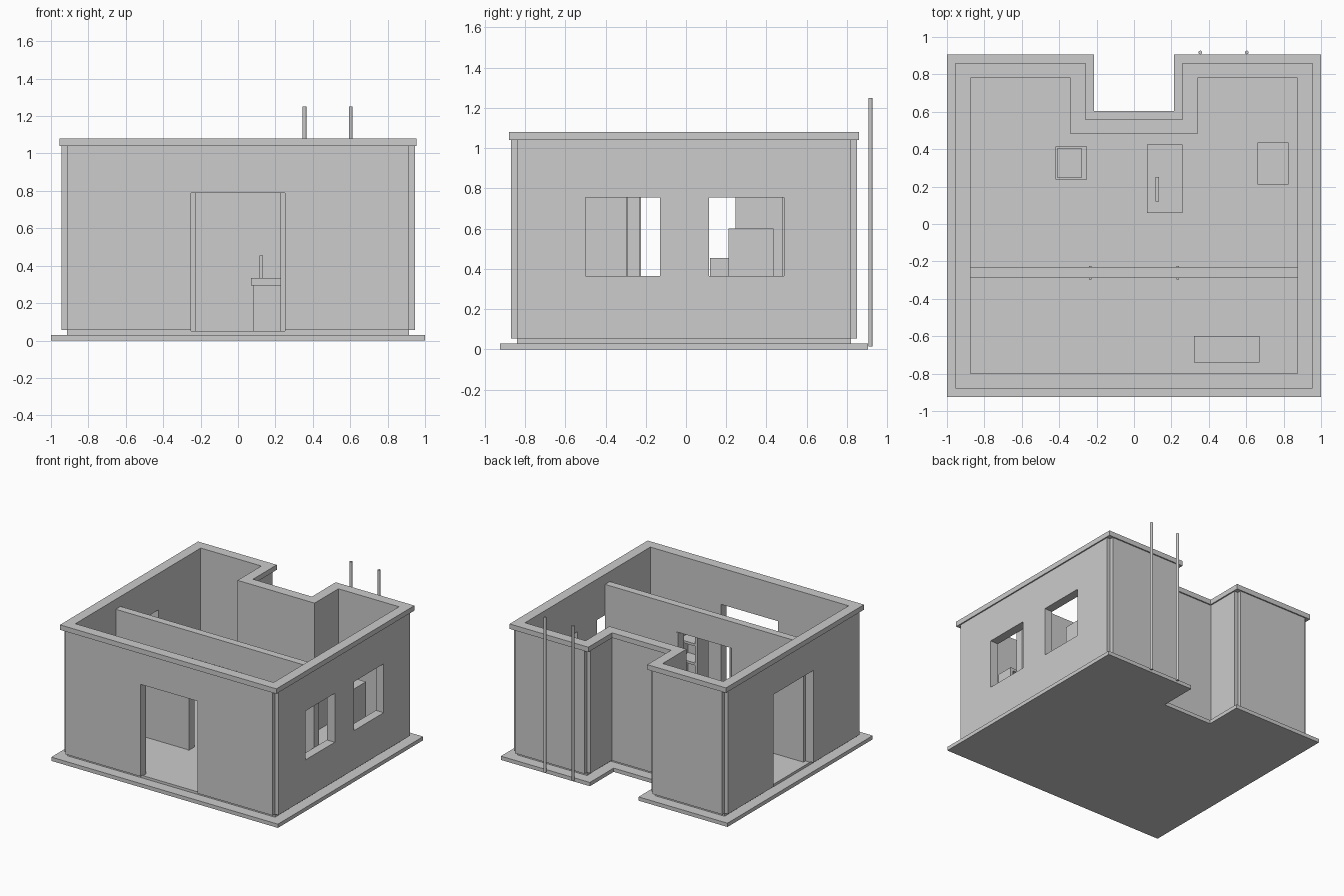
import bpy, bmesh
from mathutils import Vector

old = bpy.data.objects.get("Cube")
if old:
    bpy.data.objects.remove(old, do_unlink=True)

grey = bpy.data.materials.new("light grey")
grey.use_nodes = True
COLOR = (0.604, 0.604, 0.604, 1)
grey.diffuse_color = COLOR
grey.node_tree.nodes["Principled BSDF"].inputs["Base Color"].default_value = COLOR


def finish(name, bm):
    bmesh.ops.recalc_face_normals(bm, faces=bm.faces)
    mesh = bpy.data.meshes.new(name)
    bm.to_mesh(mesh)
    bm.free()
    mesh.materials.append(grey)
    obj = bpy.data.objects.new(name, mesh)
    bpy.context.collection.objects.link(obj)
    return obj


def boxes(name, *spans):
    """One object made of boxes, each given as (x0, x1, y0, y1, z0, z1)."""
    bm = bmesh.new()
    for x0, x1, y0, y1, z0, z1 in spans:
        verts = bmesh.ops.create_cube(bm, size=1)["verts"]
        bmesh.ops.scale(bm, vec=(x1 - x0, y1 - y0, z1 - z0), verts=verts)
        bmesh.ops.translate(bm, vec=((x0 + x1) / 2, (y0 + y1) / 2, (z0 + z1) / 2), verts=verts)
    return finish(name, bm)


def outline(inset):
    """Footprint with a notch at the back, moved inwards from the slab edge."""
    x, front, back = 1 - inset, -0.925 + inset, 0.905 - inset
    nx, ny = 0.215 + inset, 0.605 - inset
    right = [(x, front), (x, back), (nx, back), (nx, ny)]
    return right + [(-px, py) for px, py in reversed(right)]


def slab(name, inset, z0, z1):
    bm = bmesh.new()
    face = bm.faces.new([bm.verts.new((x, y, z0)) for x, y in outline(inset)])
    new = bmesh.ops.extrude_face_region(bm, geom=[face])["geom"]
    bmesh.ops.translate(bm, vec=(0, 0, z1 - z0),
                        verts=[v for v in new if isinstance(v, bmesh.types.BMVert)])
    return finish(name, bm)


def ring(name, outer, inner, z0, z1):
    bm = bmesh.new()
    loops = [[bm.verts.new((x, y, z)) for x, y in outline(inset)]
             for inset, z in ((outer, z0), (outer, z1), (inner, z1), (inner, z0))]
    for a, b in zip(loops, loops[1:] + loops[:1]):
        for i in range(len(a)):
            j = (i + 1) % len(a)
            bm.faces.new((a[i], a[j], b[j], b[i]))
    return finish(name, bm)


def cut(obj, cutter):
    mod = obj.modifiers.new("openings", 'BOOLEAN')
    mod.operation = 'DIFFERENCE'
    mod.solver = 'EXACT'
    mod.object = cutter
    bpy.context.view_layer.objects.active = obj
    bpy.ops.object.modifier_apply(modifier=mod.name)


# Base, floor and the coping on top of the walls
FLOOR, DOOR_TOP, WALL_TOP = 0.05, 0.79, 1.04
CORE, INNER = 0.085, 0.125
slab("base_slab", 0, 0, 0.03)
slab("floor", INNER, 0.03, FLOOR)
ring("wall_coping", 0.045, INNER, WALL_TOP, 1.08)

# Openings: front door, left-hand door, two windows
openings = boxes("openings_cutter",
                 (-0.25, 0.25, -0.95, -0.75, FLOOR, DOOR_TOP),
                 (-1.1, -0.8, -0.255, 0.245, FLOOR, DOOR_TOP),
                 (0.8, 1.1, -0.5, -0.13, 0.365, 0.755),
                 (0.8, 1.1, 0.115, 0.487, 0.365, 0.755))
openings.hide_render = True

# Wall core and outer cladding panels, which leave the corners recessed
cut(ring("wall_core", CORE, INNER, 0.03, WALL_TOP), openings)
corners = [Vector(p) for p in outline(CORE)]
for i, a in enumerate(corners):
    b = corners[(i + 1) % len(corners)]
    along = (b - a).normalized()
    out = Vector((along.y, -along.x)) * 0.03
    c = b + out
    panel = boxes(f"wall_panel_{i + 1}", (min(a.x, c.x), max(a.x, c.x),
                                          min(a.y, c.y), max(a.y, c.y), 0.055, WALL_TOP))
    cut(panel, openings)
bpy.data.objects.remove(openings, do_unlink=True)

# Inner partition with a doorway and its two jambs
boxes("partition",
      (-0.875, -0.24, -0.29, -0.23, FLOOR, 1.0),
      (0.24, 0.875, -0.29, -0.23, FLOOR, 1.0),
      (-0.24, 0.24, -0.29, -0.23, DOOR_TOP, 1.0))
for side, x in (("right", -0.24), ("left", 0.227)):
    boxes(f"{side}_door_jamb", (x, x + 0.013, -0.296, -0.224, FLOOR, DOOR_TOP))

# Desk with a thin screen
boxes("desk_body", (0.082, 0.25, 0.07, 0.415, FLOOR, 0.295))
boxes("desk_top", (0.07, 0.26, 0.06, 0.425, 0.295, 0.335))
boxes("screen", (0.115, 0.133, 0.12, 0.252, 0.335, 0.455))

# Cabinet and seat
boxes("cabinet", (0.66, 0.825, 0.21, 0.435, FLOOR, 0.6))
boxes("seat_base", (-0.42, -0.25, 0.237, 0.415, FLOOR, 0.21))
boxes("seat_pad", (-0.41, -0.28, 0.245, 0.407, 0.21, 0.25))

# Shelf unit, open towards the back
X0, X1, Y0, Y1, TOP, T = 0.32, 0.67, -0.74, -0.6, 0.68, 0.02
parts = [(X0, X1, Y0, Y0 + T, FLOOR, TOP)]
for k in range(3):
    x = X0 + k * (X1 - X0 - T) / 2
    parts.append((x, x + T, Y0 + T, Y1, FLOOR, TOP))
for k in range(5):
    z = FLOOR + k * (TOP - FLOOR - T) / 4
    parts.append((X0 + T, X1 - T, Y0 + T, Y1 - 0.001, z, z + T - 0.001))
boxes("shelf_unit", *parts)

# Two tall poles behind the back wall
for n, x in enumerate((0.355, 0.603)):
    bm = bmesh.new()
    bmesh.ops.create_cone(bm, cap_ends=True, segments=12, radius1=0.01, radius2=0.01, depth=1.235)
    bmesh.ops.translate(bm, vec=(x, 0.917, 0.6325), verts=bm.verts)
    finish(f"pole_{n + 1}", bm)
